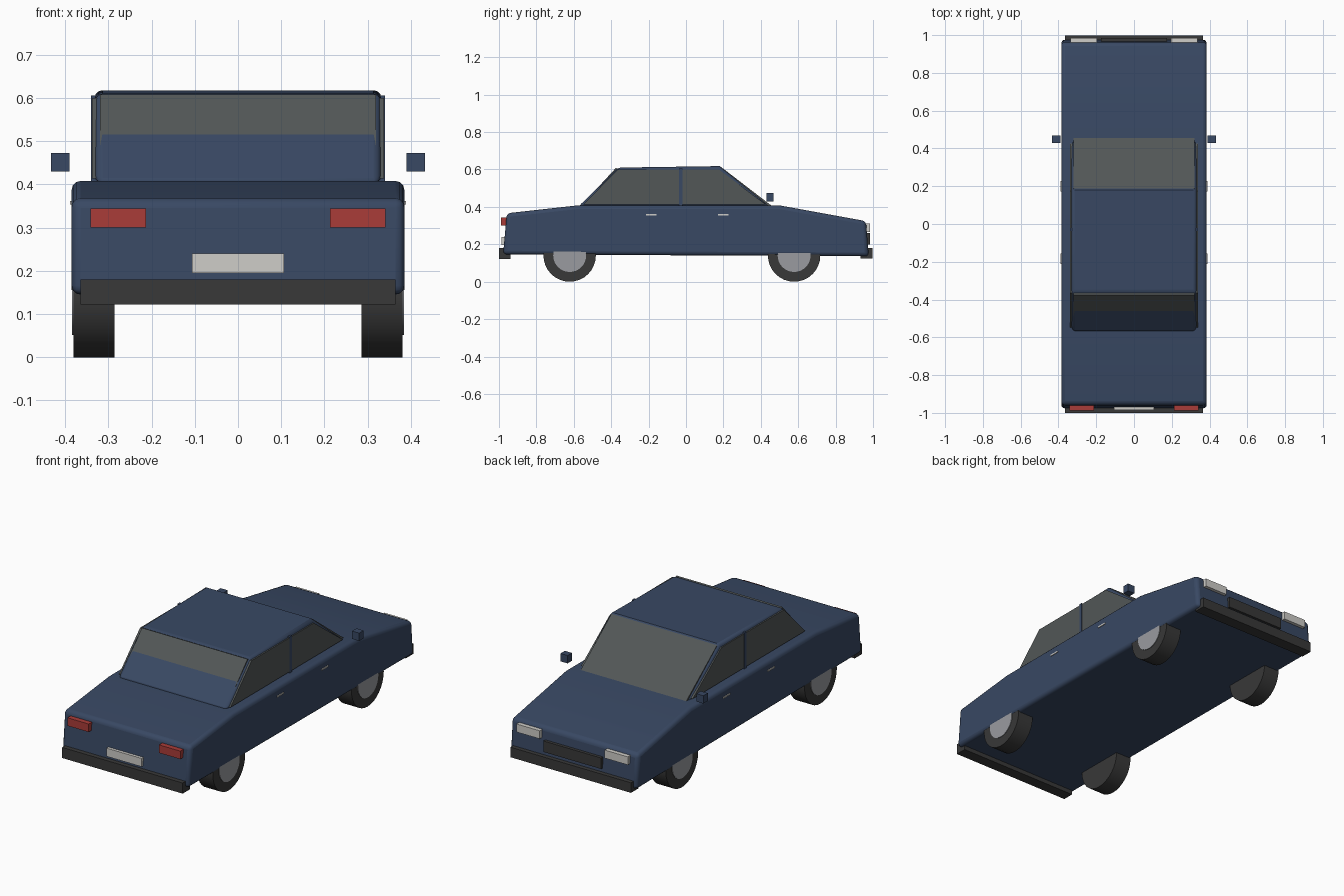
import bpy, bmesh, math
from mathutils import Vector

if "Cube" in bpy.data.objects:
    bpy.data.objects.remove(bpy.data.objects["Cube"])


def material(name, rgb):
    m = bpy.data.materials.new(name)
    m.diffuse_color = (*rgb, 1)
    m.use_nodes = True
    m.node_tree.nodes["Principled BSDF"].inputs["Base Color"].default_value = m.diffuse_color
    return m


PAINT = material("navy_paint", (0.04, 0.065, 0.125))
GLASS = material("tinted_glass", (0.085, 0.095, 0.095))
RUBBER = material("black_rubber", (0.04, 0.04, 0.04))
METAL = material("hub_metal", (0.32, 0.33, 0.35))
RED = material("red_lens", (0.4, 0.045, 0.04))
LIGHT = material("pale_lens", (0.62, 0.61, 0.58))


def finish(bm, name, mat, bevel=0, segments=3):
    bmesh.ops.recalc_face_normals(bm, faces=bm.faces)
    me = bpy.data.meshes.new(name)
    bm.to_mesh(me)
    bm.free()
    ob = bpy.data.objects.new(name, me)
    bpy.context.collection.objects.link(ob)
    me.materials.append(mat)
    if bevel:
        mod = ob.modifiers.new("soft_edges", "BEVEL")
        mod.width, mod.segments = bevel, segments
        mod.limit_method = "ANGLE"
        mod.angle_limit = math.radians(40)
    bpy.ops.object.select_all(action="DESELECT")
    bpy.context.view_layer.objects.active = ob
    ob.select_set(True)
    bpy.ops.object.shade_smooth_by_angle(angle=math.radians(30))
    return ob


def prism(name, profile, x0, x1, mat, bevel=0):
    """Extrude a (y, z) side profile from x0 to x1."""
    bm = bmesh.new()
    face = bm.faces.new([bm.verts.new((x0, y, z)) for y, z in profile])
    ext = bmesh.ops.extrude_face_region(bm, geom=[face])
    verts = [g for g in ext["geom"] if isinstance(g, bmesh.types.BMVert)]
    bmesh.ops.translate(bm, verts=verts, vec=(x1 - x0, 0, 0))
    return finish(bm, name, mat, bevel)


def box(name, x, y, z, mat):
    return prism(name, [(y[0], z[0]), (y[1], z[0]), (y[1], z[1]), (y[0], z[1])], x[0], x[1], mat)


def disc(name, centre, radius, width, mat):
    bm = bmesh.new()
    bmesh.ops.create_cone(bm, cap_ends=True, segments=32, radius1=radius, radius2=radius, depth=width)
    ob = finish(bm, name, mat)
    ob.rotation_euler.y = math.pi / 2
    ob.location = centre
    return ob


# Lower body and cabin
prism("body", [(-0.978, 0.146), (-0.958, 0.366), (-0.58, 0.408), (0.5, 0.408),
               (0.962, 0.324), (0.977, 0.136)], -0.385, 0.385, PAINT, 0.02)
prism("cabin", [(-0.575, 0.402), (-0.365, 0.61), (0.18, 0.618), (0.45, 0.402)],
      -0.332, 0.332, PAINT, 0.018)

# Windscreen, and rear window sinking into the cabin near its lower edge
prism("windscreen", [(0.455, 0.408), (0.188, 0.613), (0.175, 0.60), (0.435, 0.405)],
      -0.32, 0.32, GLASS)
prism("rear_window", [(-0.556, 0.412), (-0.375, 0.608), (-0.355, 0.60), (-0.54, 0.408)],
      -0.32, 0.32, GLASS)

# Bumpers, grille and number plate
box("rear_bumper", (-0.365, 0.365), (-1.0, -0.938), (0.122, 0.18), RUBBER)
box("front_bumper", (-0.365, 0.365), (0.932, 0.997), (0.125, 0.18), RUBBER)
box("grille", (-0.175, 0.175), (0.95, 0.984), (0.2, 0.26), RUBBER)
box("number_plate", (-0.106, 0.106), (-0.986, -0.96), (0.195, 0.24), LIGHT)

# Mirrored side parts
for side, s in (("left", -1), ("right", 1)):
    def pair(a, b):
        return (s * a, s * b)
    box(f"{side}_tail_light", pair(0.213, 0.342), (-0.988, -0.95), (0.3, 0.344), RED)
    box(f"{side}_headlight", pair(0.197, 0.337), (0.95, 0.985), (0.266, 0.31), LIGHT)
    box(f"{side}_mirror", pair(0.39, 0.433), (0.43, 0.468), (0.43, 0.473), PAINT)
    prism(f"{side}_rear_side_window", [(-0.548, 0.414), (-0.365, 0.6), (-0.036, 0.6),
                                       (-0.036, 0.414)], *pair(0.325, 0.338), GLASS)
    prism(f"{side}_front_side_window", [(-0.022, 0.414), (-0.022, 0.6), (0.175, 0.6),
                                        (0.425, 0.414)], *pair(0.325, 0.338), GLASS)
    box(f"{side}_door_pillar", pair(0.325, 0.34), (-0.038, -0.02), (0.408, 0.606), PAINT)
    for end, y in (("rear", -0.185), ("front", 0.2)):
        box(f"{side}_{end}_door_handle", pair(0.38, 0.389), (y - 0.028, y + 0.028),
            (0.354, 0.362), LIGHT)
    for end, y in (("rear", -0.622), ("front", 0.578)):
        disc(f"{side}_{end}_tyre", (s * 0.333, y, 0.14), 0.14, 0.095, RUBBER)
        disc(f"{side}_{end}_hub", (s * 0.335, y, 0.14), 0.088, 0.098, METAL)
